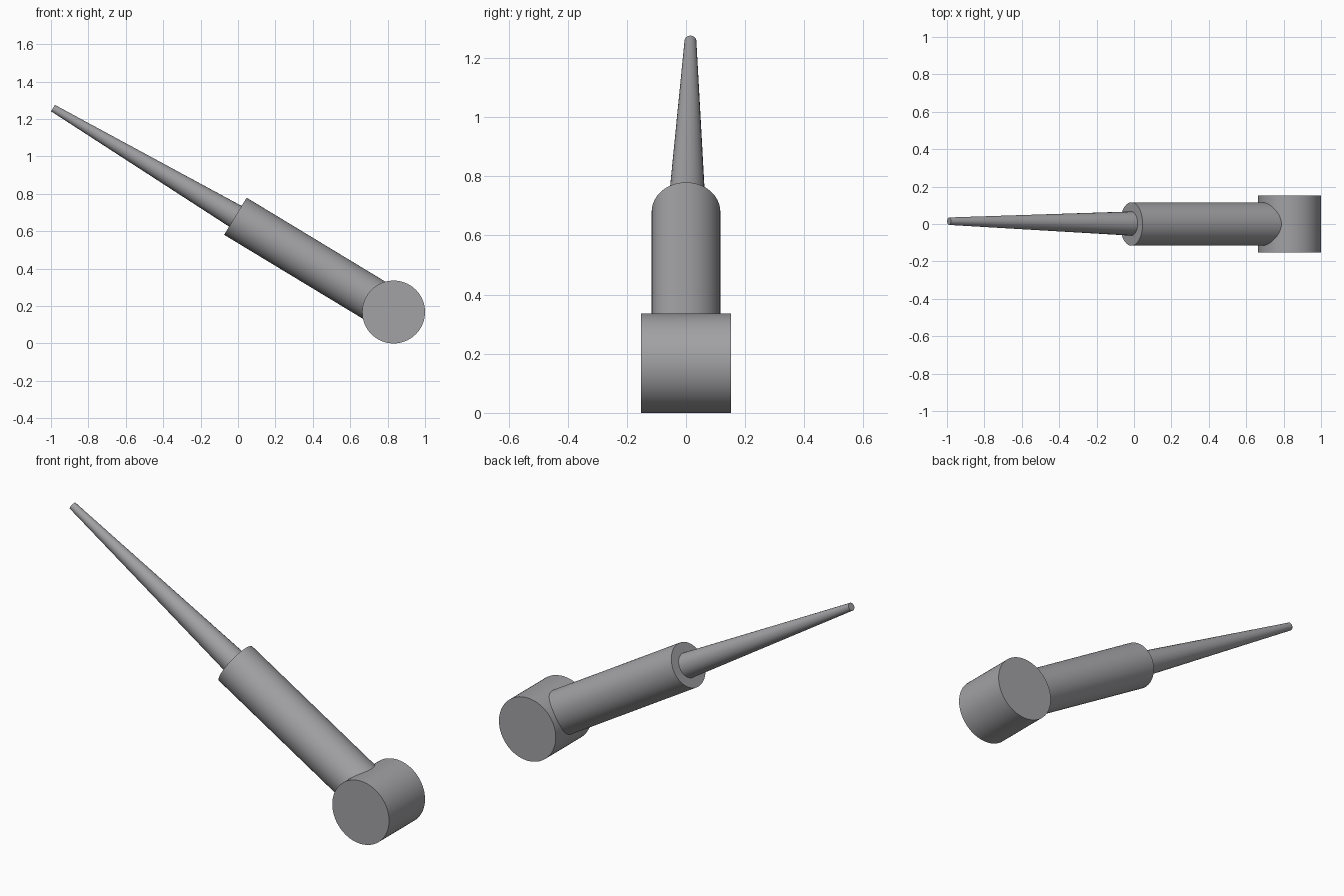
import bpy
import math
from mathutils import Vector

if "Cube" in bpy.data.objects:
    bpy.data.objects.remove(bpy.data.objects["Cube"])

gray = bpy.data.materials.new("plain gray")
gray.diffuse_color = (0.36, 0.36, 0.375, 1)
gray.use_nodes = True
gray.node_tree.nodes["Principled BSDF"].inputs["Base Color"].default_value = gray.diffuse_color


def tapered_rod(name, start, end, r_start, r_end, sides):
    """Round rod between two points, with its own radius at each end."""
    start, end = Vector(start), Vector(end)
    axis = end - start
    bpy.ops.mesh.primitive_cone_add(
        vertices=sides, radius1=r_start, radius2=r_end, depth=axis.length,
        location=(start + end) / 2,
        rotation=axis.to_track_quat('Z', 'Y').to_euler())
    rod = bpy.context.object
    rod.name = name
    rod.data.materials.append(gray)
    bpy.ops.object.shade_smooth_by_angle(angle=math.radians(35))
    return rod


hub = Vector((0.832, 0, 0.168))        # centre of the cross drum
collar = Vector((-0.014, 0, 0.68))     # open end of the sleeve

# Cross drum lying along y
tapered_rod("pivot_drum", hub - Vector((0, 0.152, 0)),
            hub + Vector((0, 0.152, 0)), 0.168, 0.168, 64)

# Thick sleeve rising out of the drum
tapered_rod("sleeve", hub, collar, 0.116, 0.116, 64)

# Tapered rod leaving the sleeve, drifting slightly to +y
tapered_rod("tapered_rod", collar + Vector((0.03, 0.002, -0.018)),
            (-0.989, 0.015, 1.258), 0.066, 0.02, 24)
